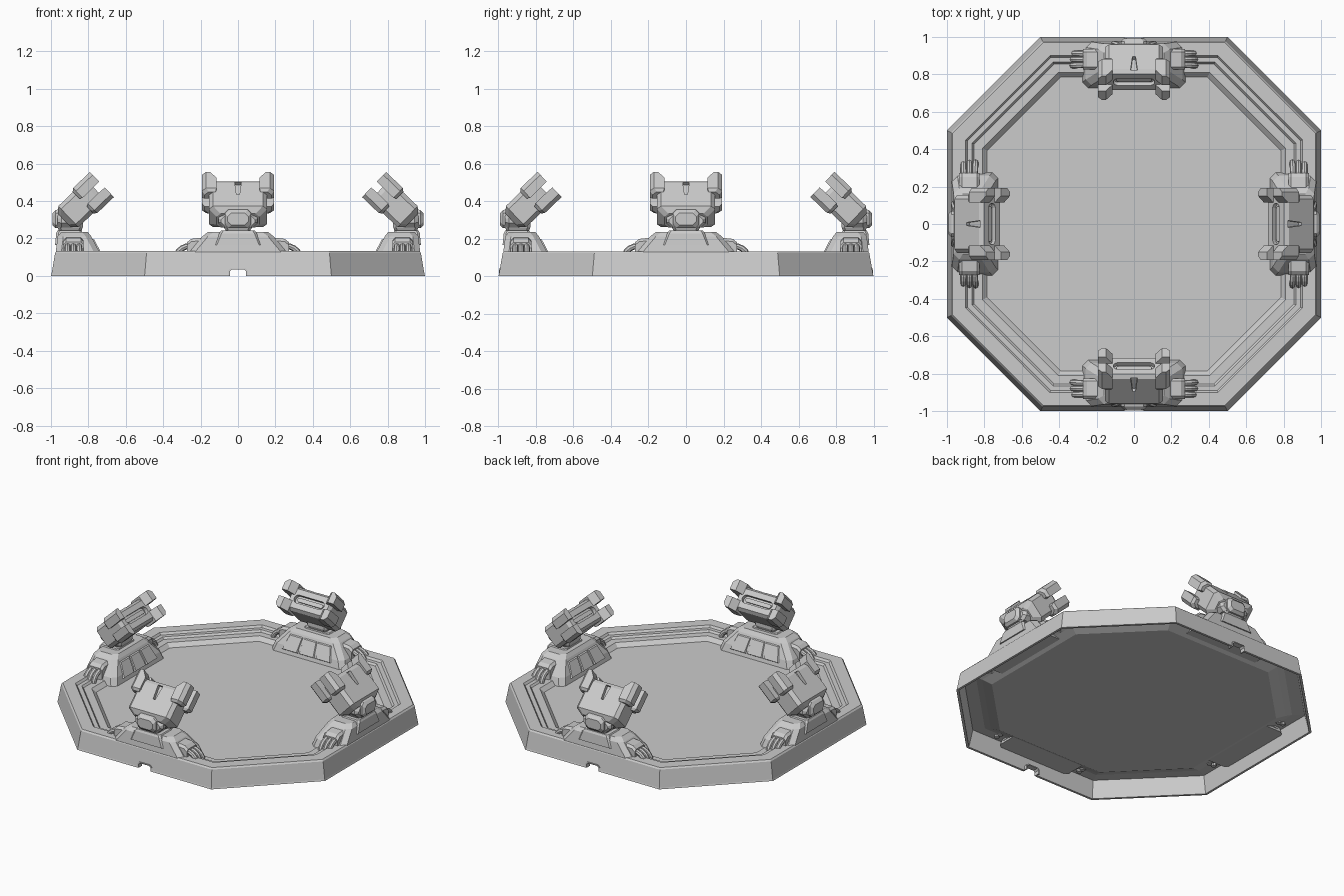
import bpy, bmesh
from math import pi, sin, cos, atan2
from mathutils import Matrix, Vector

if "Cube" in bpy.data.objects:
    bpy.data.objects.remove(bpy.data.objects["Cube"])


def loft(name, rings, cap=True):
    """Skin a stack of equal-length point rings into a closed object."""
    bm = bmesh.new()
    vs = [[bm.verts.new(p) for p in r] for r in rings]
    n = len(rings[0])
    for a, b in zip(vs, vs[1:]):
        for i in range(n):
            j = (i + 1) % n
            bm.faces.new((a[i], a[j], b[j], b[i]))
    if cap:
        bm.faces.new(vs[0])
        bm.faces.new(vs[-1])
    bmesh.ops.recalc_face_normals(bm, faces=bm.faces)
    me = bpy.data.meshes.new(name)
    bm.to_mesh(me)
    bm.free()
    ob = bpy.data.objects.new(name, me)
    bpy.context.collection.objects.link(ob)
    return ob


def rect(x0, x1, y0, y1, c):
    """Rectangle with corners cut by c."""
    return [(x0 + c, y0), (x1 - c, y0), (x1, y0 + c), (x1, y1 - c),
            (x1 - c, y1), (x0 + c, y1), (x0, y1 - c), (x0, y0 + c)]


def stack_z(name, levels, c=0.02):
    """Levels are (z, half width, y0, y1)."""
    return loft(name, [[(x, y, z) for x, y in rect(-h, h, y0, y1, c)] for z, h, y0, y1 in levels])


def stack_y(name, levels, c=0.02):
    """Levels are (y, x0, x1, z0, z1)."""
    return loft(name, [[(x, y, z) for x, z in rect(*r, c)] for y, *r in levels])


def cut(ob, cutter):
    m = ob.modifiers.new("cut", 'BOOLEAN')
    m.object, m.operation, m.solver = cutter, 'DIFFERENCE', 'EXACT'
    bpy.context.view_layer.update()
    me = bpy.data.meshes.new_from_object(ob.evaluated_get(bpy.context.evaluated_depsgraph_get()))
    ob.modifiers.clear()
    ob.data = me
    bpy.data.objects.remove(cutter)


# Octagonal platform: stepped rim, sunken floor, hollow underside
OCT = [(.5, 1), (1, .5), (1, -.5), (.5, -1), (-.5, -1), (-1, -.5), (-1, .5), (-.5, 1)]
PROFILE = [(.80, .07), (.855, .095), (.89, .108), (.962, .115), (.985, 0), (1, 0), (.997, .01),
           (.978, .122), (.97, .132), (.90, .132), (.89, .118), (.865, .118),
           (.855, .105), (.81, .105), (.785, .08)]
platform = loft("platform", [[(x * s, y * s, z) for x, y in OCT] for s, z in PROFILE])

# Small framed cable notches in the front and back walls
ARCH = [(-.052, 0), (-.052, .028), (-.04, .04), (.04, .04), (.052, .028), (.052, 0)]
for side in (-1, 1):
    cut(platform, loft("notch_cutter", [[(x, side * y, z if z else -.02) for x, z in ARCH]
                                        for y in (.93, 1.05)]))
    loft("notch_frame", [[(x, side * .998, z), (x, side * .96, z),
                          (x * .84, side * .96, z * .84), (x * .84, side * .998, z * .84)]
                         for x, z in ARCH])

parts = []

# Pedestal straddling the rim
parts.append(stack_z("pedestal", [(.081, .275, -.975, -.728), (.13, .258, -.974, -.742),
                                  (.212, .19, -.964, -.785), (.235, .16, -.945, -.803)], .03))

# Three raised panels on the inner slope
def slope(x, z, lift):
    return (x, -.742 - (z - .13) * .524 + lift, z)
for k in (-1, 0, 1):
    rings = []
    for lift, g in ((-.004, 0), (.007, .006)):
        lo, hi = .058 - g, .05 - g
        rings.append([slope(k * .125 - lo, .105 + g, lift), slope(k * .125 + lo, .105 + g, lift),
                      slope(k * .105 + hi, .2 - g, lift), slope(k * .105 - hi, .2 - g, lift)])
    parts.append(loft("pedestal_panel", rings))

# End clamps with three hoses dropping to the rim
for s in (-1, 1):
    parts.append(loft("hose_clamp", [[(s * x, y, z) for y, z in rect(-.935, -.825, .1, top, .015)]
                                     for x, top in ((.19, .205), (.25, .198), (.272, .18))]))
    for dy in (-.03, 0, .03):
        rings = []
        for i in range(6):
            a = pi / 2 * i / 5
            c = Vector((s * (.255 + .075 * sin(a)), -.88 + dy * (1 + .1 * i / 5), .095 + .065 * cos(a)))
            n = Vector((s * sin(a), 0, cos(a)))
            rings.append([c + n * .016 * cos(t * pi / 4) + Vector((0, .016 * sin(t * pi / 4), 0))
                          for t in range(8)])
        parts.append(loft("hose", rings))

# Mount, neck and hinge
parts.append(stack_z("mount_base", [(.165, .125, -.978, -.84), (.228, .10, -.972, -.83),
                                    (.242, .09, -.965, -.835)], .012))
parts.append(stack_z("neck", [(.235, .062, -.955, -.84), (.26, .075, -.965, -.83),
                              (.30, .08, -.965, -.83)], .015))
parts.append(stack_y("hinge_cheeks", [(-.965, -.09, .09, .262, .325), (-.945, -.105, .105, .258, .335),
                                      (-.85, -.105, .105, .262, .335)], .025))
parts.append(stack_y("hinge_cover", [(-.992, -.055, .055, .272, .335), (-.975, -.07, .07, .255, .352),
                                     (-.90, -.07, .07, .255, .37)], .018))

# Tilted head, built along local y
TILT = Matrix.Translation((0, -.82, .40)) @ Matrix.Rotation(atan2(.69, .72), 4, 'X')
head = stack_y("head", [(-.15, -.115, .115, -.05, .05), (-.12, -.155, .155, -.078, .078),
                        (.062, -.155, .155, -.078, .078), (.085, -.14, .14, -.062, .062)], .022)

def stadium(w, r, y):
    pts = [(s * w + r * cos(a), r * sin(a)) for s, base in ((1, -pi / 2), (-1, pi / 2))
           for a in (base + pi * i / 6 for i in range(7))]
    return [(x, y, z) for x, z in pts]
cut(head, loft("slot_cutter", [stadium(.085, .026, .06), stadium(.085, .026, .12)]))
cut(head, loft("groove_cutter", [[(-.008, -.03, z), (.008, -.03, z), (.018, .066, z), (-.018, .066, z)]
                                 for z in (.055, .12)]))
head_parts = [head]

# Inner lens bar inside the slot
head_parts.append(loft("lens_bar", [stadium(.082, .013, .055), stadium(.082, .013, .07)]))

# Four corner prongs
for sx in (-1, 1):
    for sz in (-1, 1):
        rings = []
        for y, x0, x1, z0, z1 in ((-.012, .12, .178, .03, .08), (.004, .115, .193, .02, .093),
                                  (.085, .115, .193, .02, .093), (.128, .15, .193, .022, .093)):
            c = .022
            rings.append([(sx * x, y, sz * z) for x, z in
                          ((x0, z0), (x1, z0), (x1, z1 - c), (x1 - c, z1), (x0, z1))])
        head_parts.append(loft("head_prong", rings))
for ob in head_parts:
    ob.data.transform(TILT)
parts += head_parts

# Repeat the whole turret on all four sides
for ob in parts:
    for k in (1, 2, 3):
        dup = ob.copy()
        dup.rotation_euler.z = k * pi / 2
        bpy.context.collection.objects.link(dup)
